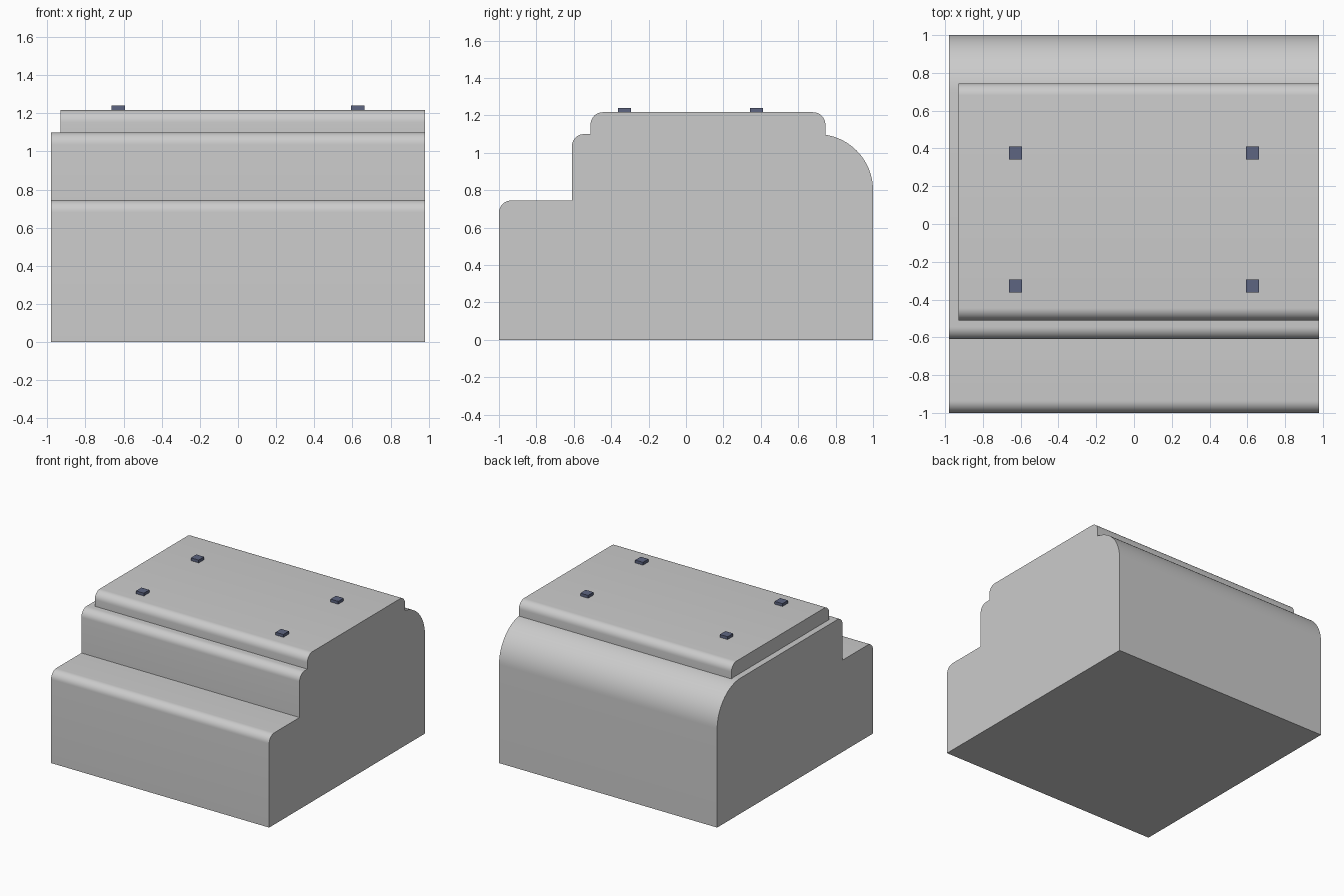
import bpy, bmesh, math

if "Cube" in bpy.data.objects:
    bpy.data.objects.remove(bpy.data.objects["Cube"])

WIDTH = 0.98          # half width of the body
TOP, SHELF, STEP = 1.217, 1.10, 0.745
R = 0.065             # small edge rounding


def arc(cy, cz, r, start, end, n=10):
    """Points on an arc in the y-z plane, angles in degrees."""
    angles = [math.radians(start + (end - start) * i / n) for i in range(n + 1)]
    return [(cy + r * math.cos(a), cz + r * math.sin(a)) for a in angles]


def extrude_profile(name, profile, x0, x1):
    """Extrude a y-z side profile along x."""
    bm = bmesh.new()
    face = bm.faces.new([bm.verts.new((x0, y, z)) for y, z in profile])
    ext = bmesh.ops.extrude_face_region(bm, geom=[face], use_keep_orig=True)
    verts = [g for g in ext["geom"] if isinstance(g, bmesh.types.BMVert)]
    bmesh.ops.translate(bm, verts=verts, vec=(x1 - x0, 0, 0))
    bmesh.ops.recalc_face_normals(bm, faces=bm.faces)
    mesh = bpy.data.meshes.new(name)
    bm.to_mesh(mesh)
    bm.free()
    obj = bpy.data.objects.new(name, mesh)
    bpy.context.collection.objects.link(obj)
    bpy.ops.object.select_all(action='DESELECT')
    obj.select_set(True)
    bpy.context.view_layer.objects.active = obj
    bpy.ops.object.shade_smooth_by_angle(angle=math.radians(30))
    return obj


# Stepped body: low front step, upper shelf, large rounded back
body = [(1, 0), (-1, 0)]
body += arc(-1 + R, STEP - R, R, 180, 90)
body += [(-0.61, STEP)]
body += arc(-0.61 + R, SHELF - R, R, 180, 90)
body += arc(0.70, 0.80, 0.30, 90, 0, 24)
extrude_profile("body", body, -WIDTH, WIDTH)

# Top plate, flush on the right and inset on the left
plate = [(0.745, 1.0965), (0.70, SHELF), (-0.51, SHELF)]
plate += arc(-0.51 + R, TOP - R, R, 180, 90)
plate += arc(0.745 - R, TOP - R, R, 90, 0)
extrude_profile("top_plate", plate, -0.93, WIDTH)

# Four small dark pads on the plate
dark = bpy.data.materials.new("dark_pad")
dark.diffuse_color = (0.11, 0.13, 0.22, 1)
dark.use_nodes = True
dark.node_tree.nodes["Principled BSDF"].inputs["Base Color"].default_value = dark.diffuse_color
for side, x in (("left", -0.627), ("right", 0.627)):
    for end, y in (("front", -0.328), ("back", 0.376)):
        bpy.ops.mesh.primitive_cube_add(size=1, location=(x, y, TOP + 0.011))
        pad = bpy.context.object
        pad.name = f"pad_{end}_{side}"
        pad.scale = (0.07, 0.07, 0.024)
        pad.data.materials.append(dark)
